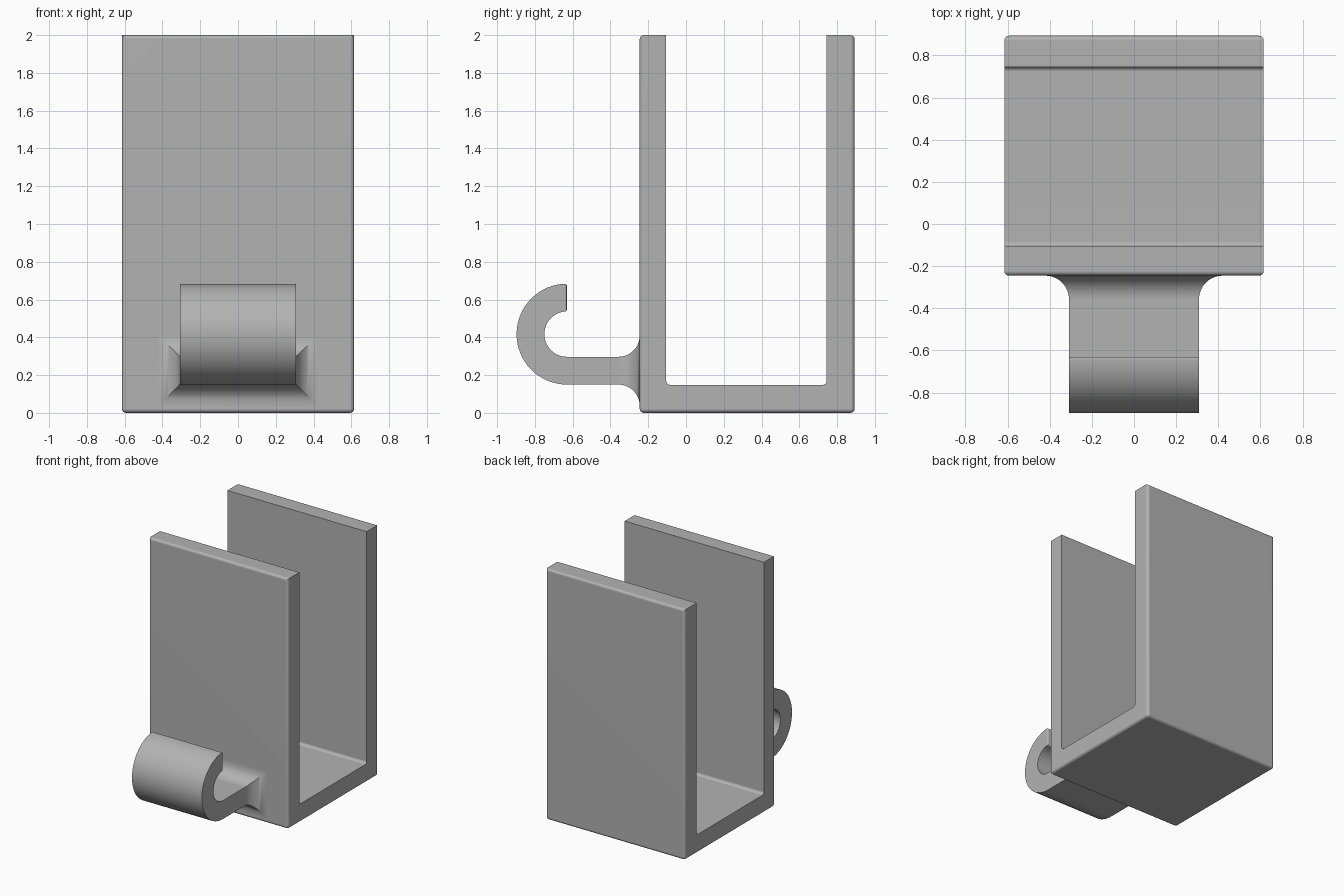
import bpy, bmesh
from math import sin, cos, pi, radians

cube = bpy.data.objects.get("Cube")
if cube:
    bpy.data.objects.remove(cube, do_unlink=True)

grey = bpy.data.materials.new("plain_grey")
grey.use_nodes = True
colour = (0.45, 0.45, 0.45, 1)
grey.diffuse_color = colour
grey.node_tree.nodes["Principled BSDF"].inputs["Base Color"].default_value = colour


def finish(name, bm):
    """Turn a bmesh into a smooth object with flat broad faces."""
    bmesh.ops.recalc_face_normals(bm, faces=bm.faces)
    mesh = bpy.data.meshes.new(name)
    bm.to_mesh(mesh)
    bm.free()
    mesh.materials.append(grey)
    obj = bpy.data.objects.new(name, mesh)
    bpy.context.collection.objects.link(obj)
    bpy.ops.object.select_all(action='DESELECT')
    obj.select_set(True)
    bpy.context.view_layer.objects.active = obj
    bpy.ops.object.shade_smooth_by_angle(angle=radians(32))
    weighted = obj.modifiers.new("flat_faces", 'WEIGHTED_NORMAL')
    weighted.keep_sharp = True
    return obj


def round_edges(bm, edges, radius):
    bmesh.ops.bevel(bm, geom=edges, offset=radius, segments=4, profile=0.5,
                    affect='EDGES', clamp_overlap=True)


# U-shaped bracket: a profile extruded across the width
HALF, FRONT, BACK, TOP = 0.615, -0.245, 0.893, 2.0
IN_FRONT, IN_BACK, FLOOR = -0.105, 0.745, 0.148
profile = [(FRONT, 0), (BACK, 0), (BACK, TOP), (IN_BACK, TOP),
           (IN_BACK, FLOOR), (IN_FRONT, FLOOR), (IN_FRONT, TOP), (FRONT, TOP)]
bm = bmesh.new()
face = bm.faces.new([bm.verts.new((-HALF, y, z)) for y, z in profile])
ext = bmesh.ops.extrude_face_region(bm, geom=[face])
moved = [v for v in ext["geom"] if isinstance(v, bmesh.types.BMVert)]
bmesh.ops.translate(bm, verts=moved, vec=(2 * HALF, 0, 0))


def on_plane(edge, axis, value):
    return all(abs(v.co[axis] - value) < 1e-4 for v in edge.verts)


def is_outer(edge):
    return on_plane(edge, 1, FRONT) or on_plane(edge, 1, BACK) or on_plane(edge, 2, 0)


def is_inner_corner(edge):
    along_x = abs(edge.verts[0].co.x - edge.verts[1].co.x) > HALF
    return along_x and on_plane(edge, 2, FLOOR)


round_edges(bm, [e for e in bm.edges if is_outer(e) or is_inner_corner(e)], 0.022)
finish("bracket", bm)

# Hook: rectangular sections swept round the curl, along the shank and out
# into a flared root; each section is (outer point, inner point, half width)
CY, CZ, R_OUT, R_IN, HOOK_HALF, FILLET = -0.63, 0.417, 0.267, 0.12, 0.308, 0.113
LOW, HIGH = CZ - R_OUT, CZ - R_IN
sections = []
STEPS = 32
for i in range(STEPS + 1):
    a = pi / 2 + pi * i / STEPS
    sections.append(((CY + R_OUT * cos(a), CZ + R_OUT * sin(a)),
                     (CY + R_IN * cos(a), CZ + R_IN * sin(a)), HOOK_HALF))
for i in range(13):
    a = pi / 2 * i / 12
    y, grow = FRONT - FILLET * (1 - sin(a)), FILLET * (1 - cos(a))
    sections.append(((y, LOW - grow), (y, HIGH + grow), HOOK_HALF + grow))
# short stub buried in the wall
(_, low), (_, high), wide = sections[-1]
sections.append(((FRONT + 0.05, low), (FRONT + 0.05, high), wide))

bm = bmesh.new()
rings = [[bm.verts.new((x, *p)) for x, p in ((-w, o), (w, o), (w, n), (-w, n))]
         for o, n, w in sections]
for a, b in zip(rings, rings[1:]):
    for k in range(4):
        m = (k + 1) % 4
        bm.faces.new((a[k], a[m], b[m], b[k]))
tip = bm.faces.new(rings[0])
bm.faces.new(rings[-1])
round_edges(bm, list(tip.edges), 0.018)
finish("hook", bm)
